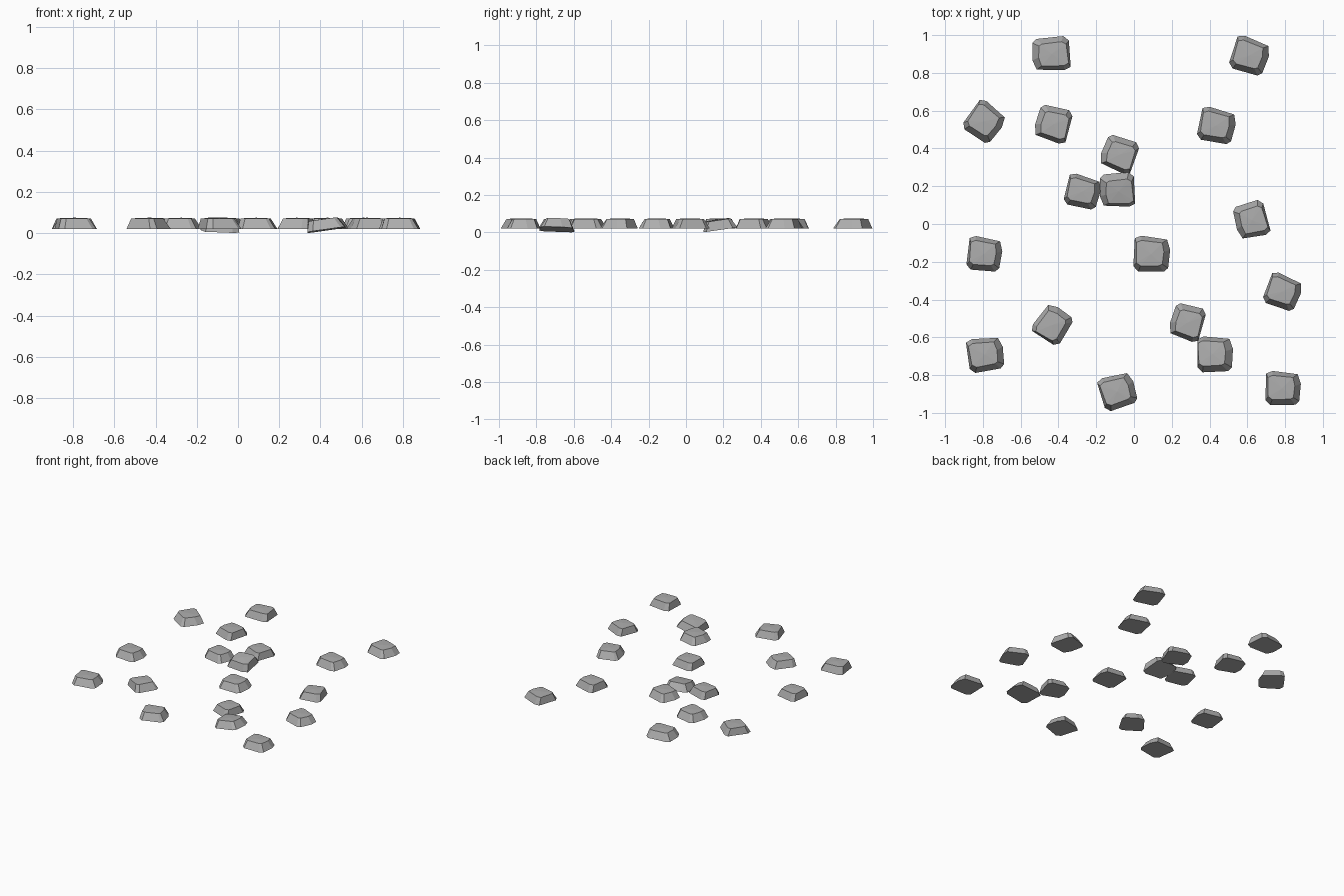
import bpy
import bmesh
from math import radians
from mathutils import Matrix, Vector

cube = bpy.data.objects.get("Cube")
if cube:
    bpy.data.objects.remove(cube, do_unlink=True)

# One grey stone material
stone_grey = bpy.data.materials.new("stone_grey")
stone_grey.use_nodes = True
colour = (0.42, 0.42, 0.42, 1.0)
stone_grey.diffuse_color = colour
shader = next(n for n in stone_grey.node_tree.nodes if n.type == "BSDF_PRINCIPLED")
shader.inputs["Base Color"].default_value = colour

# Canonical footprint and crown, as fractions of the stone's width and depth;
# the +x flank is the gently sloping one
FOOTPRINT = [(-0.50, 0.42), (-0.32, 0.50), (0.40, 0.43), (0.50, 0.15),
             (0.47, -0.36), (0.36, -0.47), (-0.36, -0.50), (-0.50, -0.36)]
CROWN = [(-0.45, 0.30), (-0.32, 0.37), (0.27, 0.33), (0.33, 0.08),
         (0.30, -0.26), (0.22, -0.31), (-0.30, -0.34), (-0.42, -0.26)]
HEIGHT = 0.055
GROUND_GAP = 0.02


def stone_mesh(name, width, depth):
    """Chipped paving stone: wide flat base, sloped flanks, slightly domed crown."""
    bm = bmesh.new()
    base = [bm.verts.new((x * width, y * depth, 0)) for x, y in FOOTPRINT]
    crown = [bm.verts.new((x * width, y * depth, HEIGHT * 0.94)) for x, y in CROWN]
    peak = bm.verts.new((-0.03 * width, 0, HEIGHT))
    bm.faces.new(base)
    count = len(base)
    for i in range(count):
        j = (i + 1) % count
        bm.faces.new((base[i], base[j], crown[j], crown[i]))
        bm.faces.new((crown[i], crown[j], peak))
    bmesh.ops.recalc_face_normals(bm, faces=bm.faces)
    mesh = bpy.data.meshes.new(name)
    bm.to_mesh(mesh)
    bm.free()
    mesh.materials.append(stone_grey)
    return mesh


def add_stone(name, x, y, turn, width, depth, lean=(0, 0), lift=GROUND_GAP):
    stone = bpy.data.objects.new(name, stone_mesh(name, width, depth))
    bpy.context.collection.objects.link(stone)
    tilt = Matrix.Rotation(radians(lean[0]), 4, "X") @ Matrix.Rotation(radians(lean[1]), 4, "Y")
    spin = Matrix.Rotation(radians(turn), 4, "Z")
    stone.matrix_world = Matrix.Translation(Vector((x, y, lift))) @ tilt @ spin
    return stone


# Level stones: x, y, turn, width, depth
LEVEL_STONES = [
    (-0.44, 0.90, 184, 0.20, 0.18),
    (0.615, 0.89, -18, 0.19, 0.185),
    (-0.79, 0.54, -36, 0.18, 0.19),
    (-0.43, 0.53, 165, 0.18, 0.185),
    (0.44, 0.52, -12, 0.19, 0.18),
    (-0.08, 0.37, 160, 0.18, 0.18),
    (-0.27, 0.17, -14, 0.18, 0.17),
    (0.62, 0.02, 195, 0.17, 0.19),
    (-0.79, -0.16, -7, 0.18, 0.18),
    (0.095, -0.16, -3, 0.19, 0.19),
    (0.79, -0.36, -21, 0.18, 0.175),
    (-0.43, -0.53, 57, 0.18, 0.175),
    (0.28, -0.52, 164, 0.17, 0.185),
    (-0.785, -0.69, 8, 0.19, 0.18),
    (-0.085, -0.885, 17, 0.185, 0.18),
    (0.79, -0.87, -2, 0.185, 0.18),
]
for number, values in enumerate(LEVEL_STONES, start=1):
    add_stone(f"paving_stone_{number}", *values)

# Two stones that rest at a lean
add_stone("leaning_stone_middle", -0.09, 0.18, 183, 0.185, 0.185, (8, 2), 0.016)
add_stone("leaning_stone_front", 0.43, -0.69, 0, 0.19, 0.19, (-2, -8), 0.016)
